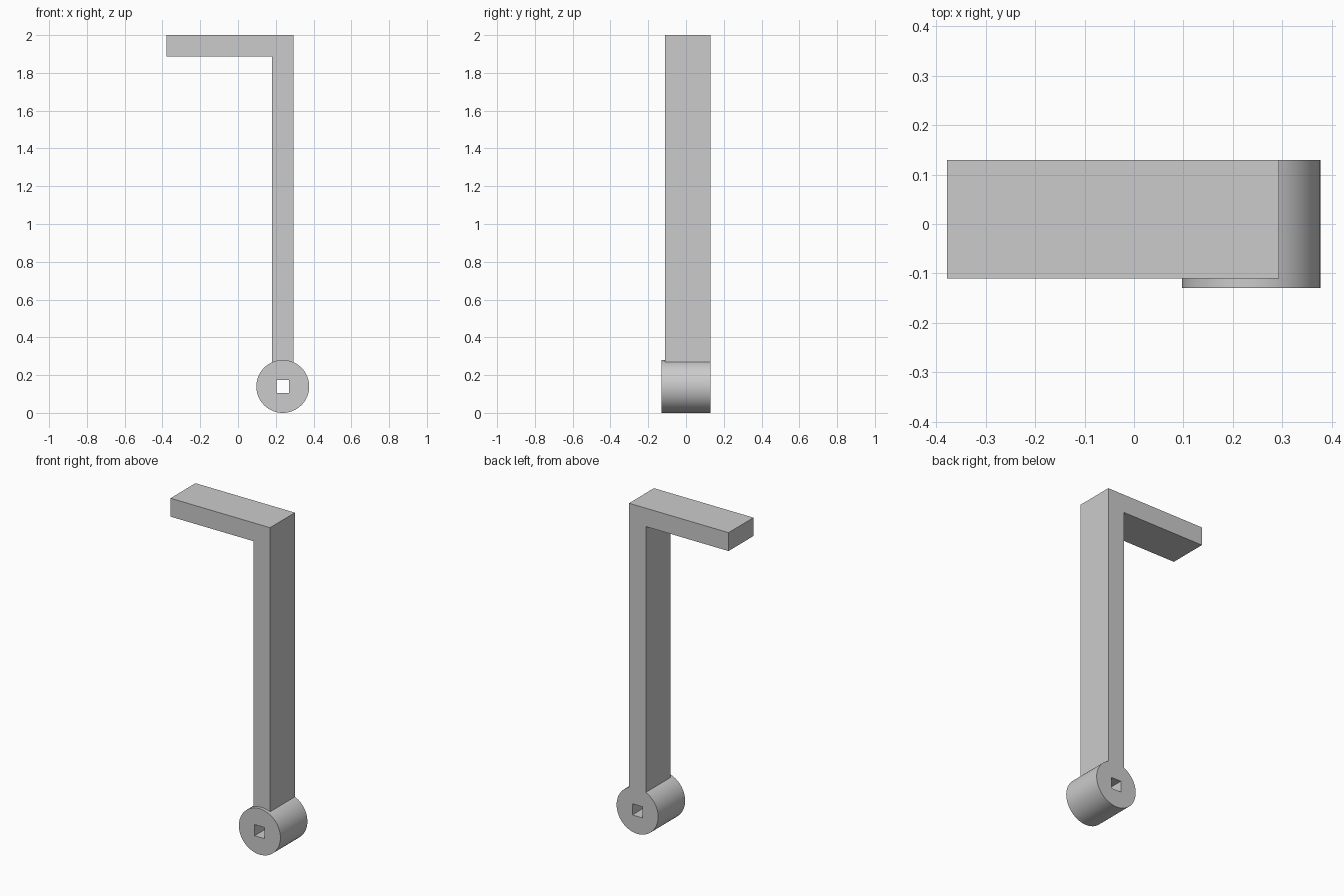
import bpy
import bmesh
from math import cos, sin, tau, radians

if "Cube" in bpy.data.objects:
    bpy.data.objects.remove(bpy.data.objects["Cube"], do_unlink=True)

HUB_X, HUB_Z, HUB_R = 0.237, 0.14, 0.14
FRONT, BACK = -0.13, 0.13

grey = bpy.data.materials.new("plain grey")
grey.use_nodes = True
colour = (0.6, 0.6, 0.6, 1)
grey.diffuse_color = colour
grey.node_tree.nodes["Principled BSDF"].inputs["Base Color"].default_value = colour


def extrude_profile(name, outline, y0, y1):
    """Solid made by sweeping an x-z outline along y."""
    bm = bmesh.new()
    face = bm.faces.new([bm.verts.new((x, y0, z)) for x, z in outline])
    swept = bmesh.ops.extrude_face_region(bm, geom=[face])["geom"]
    verts = [g for g in swept if isinstance(g, bmesh.types.BMVert)]
    bmesh.ops.translate(bm, verts=verts, vec=(0, y1 - y0, 0))
    bmesh.ops.recalc_face_normals(bm, faces=bm.faces)
    mesh = bpy.data.meshes.new(name)
    bm.to_mesh(mesh)
    bm.free()
    mesh.materials.append(grey)
    obj = bpy.data.objects.new(name, mesh)
    bpy.context.collection.objects.link(obj)
    return obj


def combine(target, other, operation):
    """Apply a boolean to the target and discard the helper."""
    mod = target.modifiers.new(operation.title(), "BOOLEAN")
    mod.operation, mod.solver, mod.object = operation, "EXACT", other
    bpy.context.view_layer.objects.active = target
    bpy.ops.object.modifier_apply(modifier=mod.name)
    bpy.data.objects.remove(other, do_unlink=True)


# Bent arm: upright bar with a handle at the top, rooted in the hub
arm = extrude_profile("crank_arm", [
    (0.18, 0.23), (0.293, 0.23), (0.293, 2), (-0.378, 2),
    (-0.378, 1.888), (0.18, 1.888)], -0.11, BACK)

# Round hub, slightly proud of the arm at the front
SIDES = 64
hub = extrude_profile("hub", [
    (HUB_X + HUB_R * cos(tau * i / SIDES), HUB_Z + HUB_R * sin(tau * i / SIDES))
    for i in range(SIDES)], FRONT, BACK)
combine(arm, hub, "UNION")

# Square socket straight through the hub
h = 0.034
socket = extrude_profile("socket_cutter", [
    (HUB_X + sx * h, HUB_Z + sz * h)
    for sx, sz in ((-1, -1), (1, -1), (1, 1), (-1, 1))], FRONT - 0.1, BACK + 0.1)
combine(arm, socket, "DIFFERENCE")

# Smooth round wall, crisp edges
bpy.ops.object.select_all(action="DESELECT")
arm.select_set(True)
bpy.context.view_layer.objects.active = arm
bpy.ops.object.shade_smooth_by_angle(angle=radians(30))
